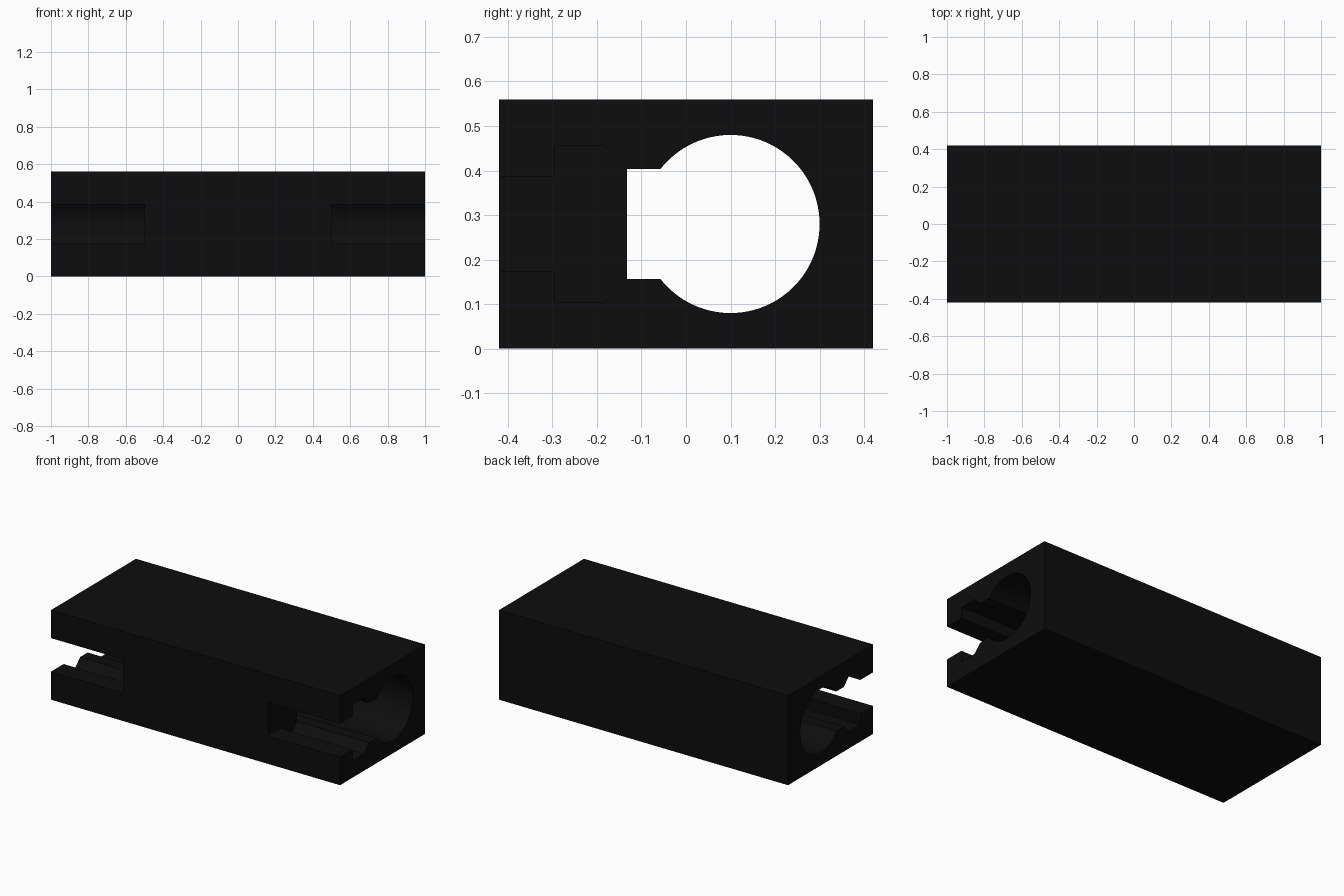
import bpy, bmesh, math

if "Cube" in bpy.data.objects:
    bpy.data.objects.remove(bpy.data.objects["Cube"])

BLACK = bpy.data.materials.new("matte_black")
BLACK.diffuse_color = (0.004, 0.004, 0.004, 1)
BLACK.use_nodes = True
BLACK.node_tree.nodes["Principled BSDF"].inputs["Base Color"].default_value = BLACK.diffuse_color

MID = 0.28      # height of the bore axis
BORE_Y, BORE_R = 0.10, 0.20
KEY = 0.124     # half height of the bore's side channel


def prism(name, profile, x0, x1):
    """Extrude a (y, z) profile along x."""
    bm = bmesh.new()
    face = bm.faces.new([bm.verts.new((x0, y, z)) for y, z in profile])
    new = bmesh.ops.extrude_face_region(bm, geom=[face])["geom"]
    bmesh.ops.translate(bm, vec=(x1 - x0, 0, 0),
                        verts=[v for v in new if isinstance(v, bmesh.types.BMVert)])
    bmesh.ops.recalc_face_normals(bm, faces=bm.faces)
    mesh = bpy.data.meshes.new(name)
    bm.to_mesh(mesh)
    bm.free()
    obj = bpy.data.objects.new(name, mesh)
    bpy.context.collection.objects.link(obj)
    mesh.materials.append(BLACK)
    return obj


def cut(target, cutter):
    """Subtract the cutter for good and remove it."""
    mod = target.modifiers.new("cut", "BOOLEAN")
    mod.operation, mod.solver, mod.object = "DIFFERENCE", "EXACT", cutter
    bpy.context.view_layer.objects.active = target
    bpy.ops.object.modifier_apply(modifier=mod.name)
    bpy.data.objects.remove(cutter, do_unlink=True)


# Solid block
block = prism("block", [(-0.42, 0), (0.42, 0), (0.42, 0.56), (-0.42, 0.56)], -1, 1)

# Round bore with a rectangular side channel, through the full length
half = math.pi - math.asin(KEY / BORE_R)
N = 72
bore = [(-0.132, MID + KEY), (-0.132, MID - KEY)]
for i in range(N + 1):
    a = -half + 2 * half * i / N
    bore.append((BORE_Y + BORE_R * math.cos(a), MID + BORE_R * math.sin(a)))
cut(block, prism("bore_cutter", bore, -1.1, 1.1))

# Stepped slot open to the front at each end: narrow mouth, wide pocket, taper
side = [(-0.5, 0.105), (-0.295, 0.105), (-0.295, 0.175), (-0.183, 0.175), (-0.082, 0.074)]
slot = [(y, MID - h) for y, h in side] + [(y, MID + h) for y, h in reversed(side)]
for x0, x1 in ((-1.1, -0.5), (0.5, 1.1)):
    cut(block, prism("slot_cutter", slot, x0, x1))

# Smooth bore wall, sharp edges elsewhere
bpy.ops.object.select_all(action="DESELECT")
block.select_set(True)
bpy.context.view_layer.objects.active = block
bpy.ops.object.shade_smooth_by_angle(angle=math.radians(25))
